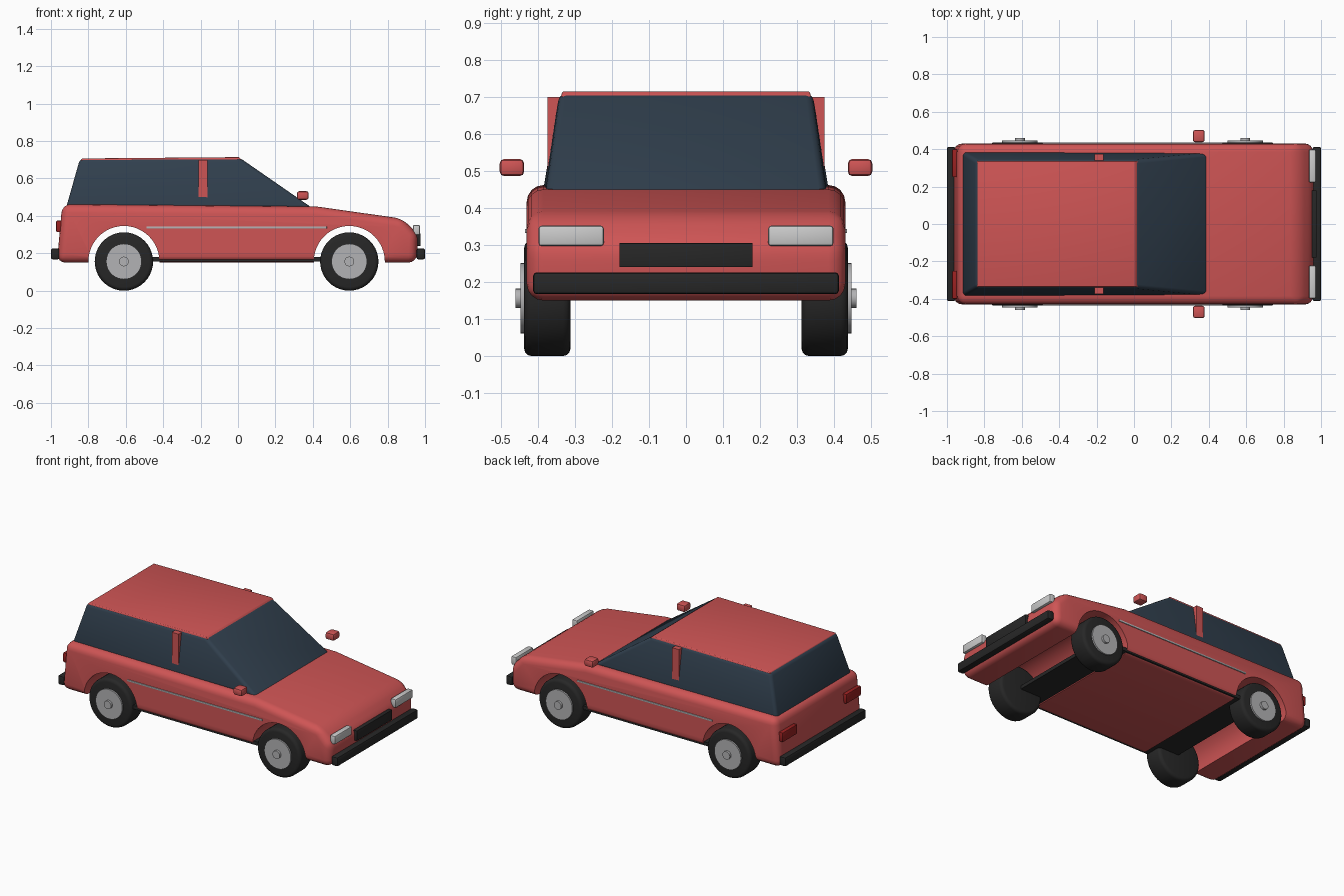
import bpy, bmesh, math
from mathutils import Matrix

if "Cube" in bpy.data.objects:
    bpy.data.objects.remove(bpy.data.objects["Cube"])


def material(name, r, g, b):
    m = bpy.data.materials.new(name)
    m.diffuse_color = (r, g, b, 1)
    m.use_nodes = True
    m.node_tree.nodes["Principled BSDF"].inputs["Base Color"].default_value = m.diffuse_color
    return m


RED = material("red_paint", 0.62, 0.09, 0.09)
LAMP_RED = material("red_lens", 0.32, 0.015, 0.015)
GLASS = material("dark_glass", 0.03, 0.05, 0.075)
BLACK = material("black_rubber", 0.02, 0.02, 0.02)
SILVER = material("silver", 0.45, 0.45, 0.46)
LENS = material("lamp_lens", 0.75, 0.75, 0.72)


def finish(name, bm, mat, bevel=0, segments=2, cutters=()):
    bmesh.ops.recalc_face_normals(bm, faces=bm.faces)
    me = bpy.data.meshes.new(name)
    bm.to_mesh(me)
    bm.free()
    ob = bpy.data.objects.new(name, me)
    bpy.context.collection.objects.link(ob)
    if mat:
        me.materials.append(mat)
    bpy.ops.object.select_all(action='DESELECT')
    bpy.context.view_layer.objects.active = ob
    ob.select_set(True)
    if bevel:
        mod = ob.modifiers.new("bevel", 'BEVEL')
        mod.width, mod.segments, mod.limit_method = bevel, segments, 'ANGLE'
        mod.angle_limit = math.radians(25)
        bpy.ops.object.modifier_apply(modifier="bevel")
    for c in cutters:
        mod = ob.modifiers.new("cut", 'BOOLEAN')
        mod.object, mod.operation, mod.solver = c, 'DIFFERENCE', 'EXACT'
        bpy.ops.object.modifier_apply(modifier="cut")
    bpy.ops.object.shade_smooth_by_angle(angle=math.radians(35))
    return ob


def box(name, x, y, z, mat, bevel=0):
    bm = bmesh.new()
    bmesh.ops.create_cube(bm, size=1)
    for v in bm.verts:
        v.co = [r[0] + (c + 0.5) * (r[1] - r[0]) for r, c in zip((x, y, z), v.co)]
    return finish(name, bm, mat, bevel)


def disc(name, x, y0, y1, z, radius, mat, bevel=0, sides=40):
    bm = bmesh.new()
    bmesh.ops.create_cone(bm, cap_ends=True, segments=sides, radius1=radius,
                          radius2=radius, depth=abs(y1 - y0))
    bm.transform(Matrix.Translation((x, (y0 + y1) / 2, z)) @ Matrix.Rotation(math.pi / 2, 4, 'X'))
    return finish(name, bm, mat, bevel, 3)


def side_profile(name, points, mat, bevel, segments, cutters=()):
    """Points are (x, z, half width)."""
    bm = bmesh.new()
    a = [bm.verts.new((x, -w, z)) for x, z, w in points]
    b = [bm.verts.new((x, w, z)) for x, z, w in points]
    bm.faces.new(a)
    bm.faces.new(b)
    for i in range(len(a)):
        j = (i + 1) % len(a)
        bm.faces.new((a[i], a[j], b[j], b[i]))
    return finish(name, bm, mat, bevel, segments, cutters)


AXLES = {"rear": -0.61, "front": 0.595}
WHEEL_Z = 0.156

# Body shell with wheel arches cut right through
arches = [disc("arch_cutter", x, -0.6, 0.6, WHEEL_Z, 0.19, None, sides=48) for x in AXLES.values()]
W = 0.43
side_profile("body", [(-0.968, 0.15, W), (-0.94, 0.462, W), (0.42, 0.45, W),
                      (0.88, 0.385, W), (0.962, 0.30, W), (0.955, 0.15, W)],
             RED, 0.045, 4, arches)
for c in arches:
    c.hide_render = True
    c.hide_set(True)

# Underbody slab
box("underbody", (-0.6, 0.6), (-0.42, 0.42), (0.157, 0.18), BLACK)

# Glasshouse and roof
side_profile("glasshouse", [(-0.92, 0.44, 0.387), (-0.845, 0.705, 0.342),
                            (0.01, 0.71, 0.342), (0.40, 0.44, 0.38)], GLASS, 0.02, 3)
side_profile("roof", [(-0.84, 0.695, 0.338), (-0.835, 0.707, 0.334),
                      (0.005, 0.714, 0.334), (0.02, 0.70, 0.338)], RED, 0.003, 2)

# Bumpers and grille
box("front_bumper", (0.955, 1.0), (-0.413, 0.413), (0.167, 0.226), BLACK, 0.01)
box("rear_bumper", (-1.0, -0.955), (-0.413, 0.413), (0.167, 0.226), BLACK, 0.01)
box("grille", (0.93, 0.976), (-0.18, 0.18), (0.24, 0.305), BLACK, 0.002)

# Parts repeated on both sides
for s, side in ((-1, "right"), (1, "left")):
    def span(a, b):
        return tuple(sorted((s * a, s * b)))
    box(f"headlight_{side}", (0.935, 0.972), span(0.222, 0.398), span(0.297, 0.352) if s > 0 else (0.297, 0.352), LENS, 0.008)
    box(f"tail_light_{side}", (-0.972, -0.94), span(0.25, 0.40), (0.313, 0.375), LAMP_RED, 0.006)
    box(f"mirror_{side}", (0.315, 0.378), span(0.437, 0.503), (0.486, 0.532), RED, 0.012)
    box(f"door_pillar_{side}", (-0.211, -0.163), span(0.335, 0.374), (0.46, 0.70), RED)
    box(f"side_trim_{side}", (-0.49, 0.475), span(0.42, 0.435), (0.332, 0.343), SILVER, 0.002)
    # Wheels
    for end, x in AXLES.items():
        disc(f"{end}_{side}_tyre", x, s * 0.312, s * 0.437, WHEEL_Z, 0.156, BLACK, 0.02)
        disc(f"{end}_{side}_hub", x, s * 0.40, s * 0.447, WHEEL_Z, 0.095, SILVER)
        disc(f"{end}_{side}_hub_cap", x, s * 0.44, s * 0.461, WHEEL_Z, 0.026, SILVER, sides=20)
